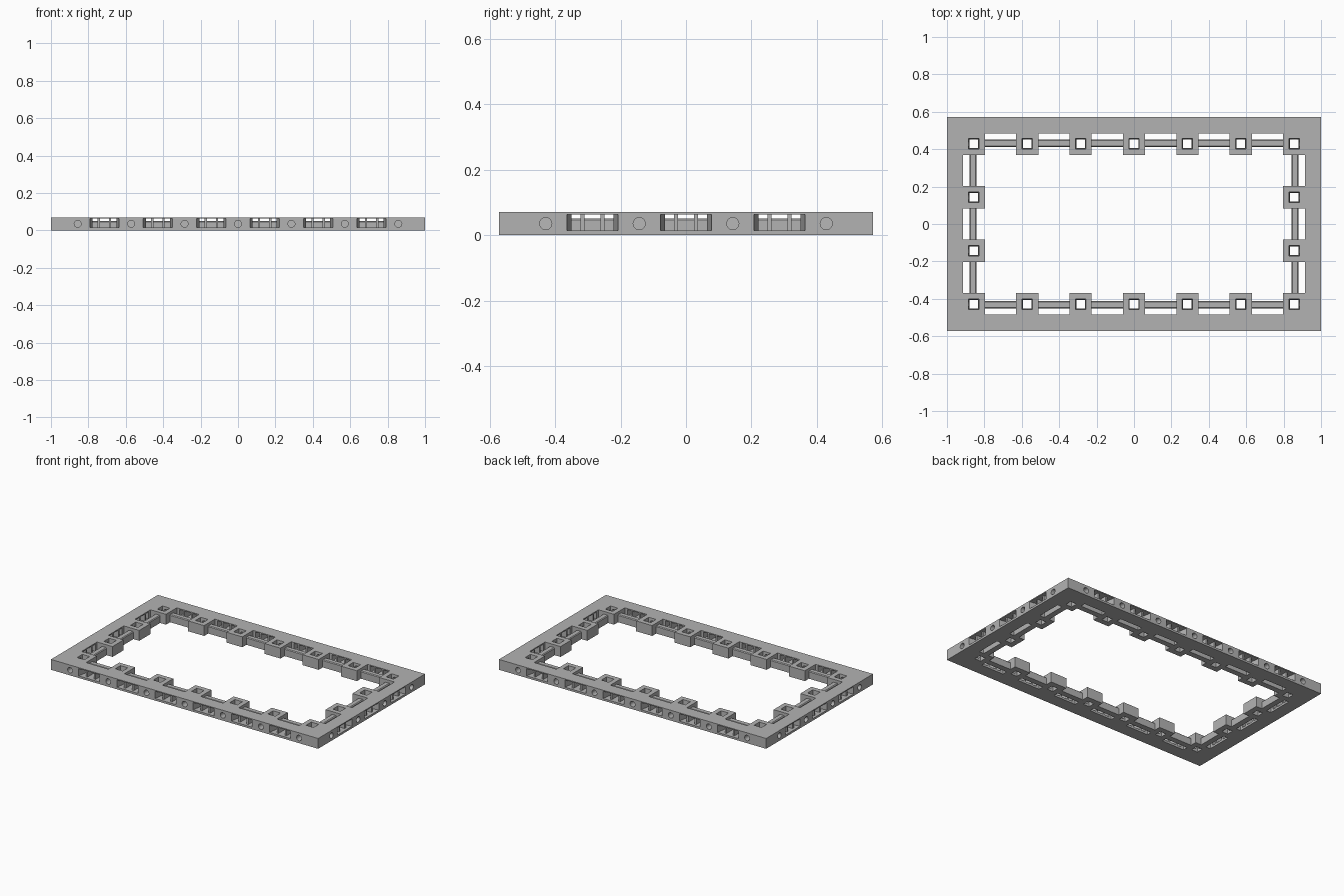
import bpy, bmesh, math
from mathutils import Matrix, Vector

cube = bpy.data.objects.get("Cube")
if cube:
    bpy.data.objects.remove(cube)

CELL = 2 / 7
H = 0.07
HALF_X, HALF_Y = 1.0, 2 * CELL
POST_X, POST_Y = 3 * CELL, 1.5 * CELL
PAD = 0.0595
GAP = CELL / 2 - PAD

grey = bpy.data.materials.new("light grey")
grey.use_nodes = True
grey.diffuse_color = (0.45, 0.45, 0.45, 1)
grey.node_tree.nodes["Principled BSDF"].inputs["Base Color"].default_value = (0.45, 0.45, 0.45, 1)


def make(name, bm):
    bmesh.ops.recalc_face_normals(bm, faces=bm.faces)
    mesh = bpy.data.meshes.new(name)
    bm.to_mesh(mesh)
    bm.free()
    mesh.materials.append(grey)
    ob = bpy.data.objects.new(name, mesh)
    bpy.context.collection.objects.link(ob)
    return ob


def box(bm, lo, hi, mat=Matrix()):
    lo, hi = Vector(lo), Vector(hi)
    place = Matrix.Translation((lo + hi) / 2) @ Matrix.Diagonal((hi - lo).to_4d())
    place[3][3] = 1
    return bmesh.ops.create_cube(bm, size=1, matrix=mat @ place)["verts"]


# Each edge has its own frame: x along it, y outward from the line of posts
edges = []
for turn, dist, cells in ((0, POST_Y, 6), (2, POST_Y, 6), (1, POST_X, 3), (3, POST_X, 3)):
    rot = Matrix.Rotation(turn * math.pi / 2, 4, "Z")
    edges.append((rot @ Matrix.Translation((0, dist, 0)), cells))


def spots(count):
    for mat, cells in edges:
        n = cells + count
        for i in range(n):
            yield mat @ Matrix.Translation(((i - (n - 1) / 2) * CELL, 0, 0))


gaps, posts = list(spots(0)), list(spots(1))

# Solid slab
bm = bmesh.new()
box(bm, (-HALF_X, -HALF_Y, 0), (HALF_X, HALF_Y, H))
frame = make("frame", bm)

# Centre opening and the gaps between the pads
bm = bmesh.new()
box(bm, (PAD - POST_X, PAD - POST_Y, -0.1), (POST_X - PAD, POST_Y - PAD, 0.2))
for m in gaps:
    box(bm, (-GAP, -PAD - 0.02, -0.1), (GAP, 0.056, 0.2), m)
opening_cutter = make("opening_cutter", bm)

# Side windows that narrow towards the inside
bm = bmesh.new()
for m in gaps:
    verts = box(bm, (-0.081, 0.05, 0.014), (0.081, 0.16, 0.063), m)
    inverse = m.inverted()
    for v in verts:
        p = inverse @ v.co
        if p.y < 0.1:
            p.x *= 0.78
            v.co = m @ p
window_cutter = make("window_cutter", bm)

# Tapered square sockets
bm = bmesh.new()
for sx in range(7):
    for sy in range(4):
        if sx in (0, 6) or sy in (0, 3):
            at = Matrix.Translation(((sx - 3) * CELL, (sy - 1.5) * CELL, 0))
            for v in box(bm, (-0.022, -0.022, -0.01), (0.022, 0.022, H + 0.01), at):
                if v.co.z > H / 2:
                    c = at.translation
                    v.co.x = c.x + (v.co.x - c.x) * 1.3
                    v.co.y = c.y + (v.co.y - c.y) * 1.3
socket_cutter = make("socket_cutter", bm)

# Round pin holes from the outer faces into the sockets
bm = bmesh.new()
for m in posts:
    bmesh.ops.create_cone(
        bm, cap_ends=True, segments=24, radius1=0.0185, radius2=0.0185, depth=0.16,
        matrix=m @ Matrix.Translation((0, 0.09, 0.035)) @ Matrix.Rotation(math.pi / 2, 4, "X"))
pin_cutter = make("pin_cutter", bm)

cutters = [opening_cutter, window_cutter, socket_cutter, pin_cutter]
for c in cutters:
    c.hide_render = True
    mod = frame.modifiers.new(c.name, "BOOLEAN")
    mod.operation = "DIFFERENCE"
    mod.solver = "EXACT"
    mod.use_self = True
    mod.object = c

# Bake the cuts and drop the cutters
graph = bpy.context.evaluated_depsgraph_get()
baked = bpy.data.meshes.new_from_object(frame.evaluated_get(graph))
frame.modifiers.clear()
frame.data = baked
for c in cutters:
    bpy.data.objects.remove(c)

# Low rails joining neighbouring pads, chamfered along the top
bm = bmesh.new()
for m in gaps:
    verts = box(bm, (-GAP - 0.004, -0.016, 0), (GAP + 0.004, 0.022, 0.051), m)
    top = [e for e in bm.edges if all(v in verts and v.co.z > 0.04 for v in e.verts)
           and (e.verts[0].co - e.verts[1].co).length > 0.1]
    bmesh.ops.bevel(bm, geom=top, offset=0.005, segments=1, affect="EDGES")
make("rails", bm)

# Pairs of small dividers inside each window
bm = bmesh.new()
for m in gaps:
    for side in (-1, 1):
        x = side * 0.03
        box(bm, (x - 0.006, 0.056, 0.012), (x + 0.006, 0.125, 0.065), m)
make("window_dividers", bm)
